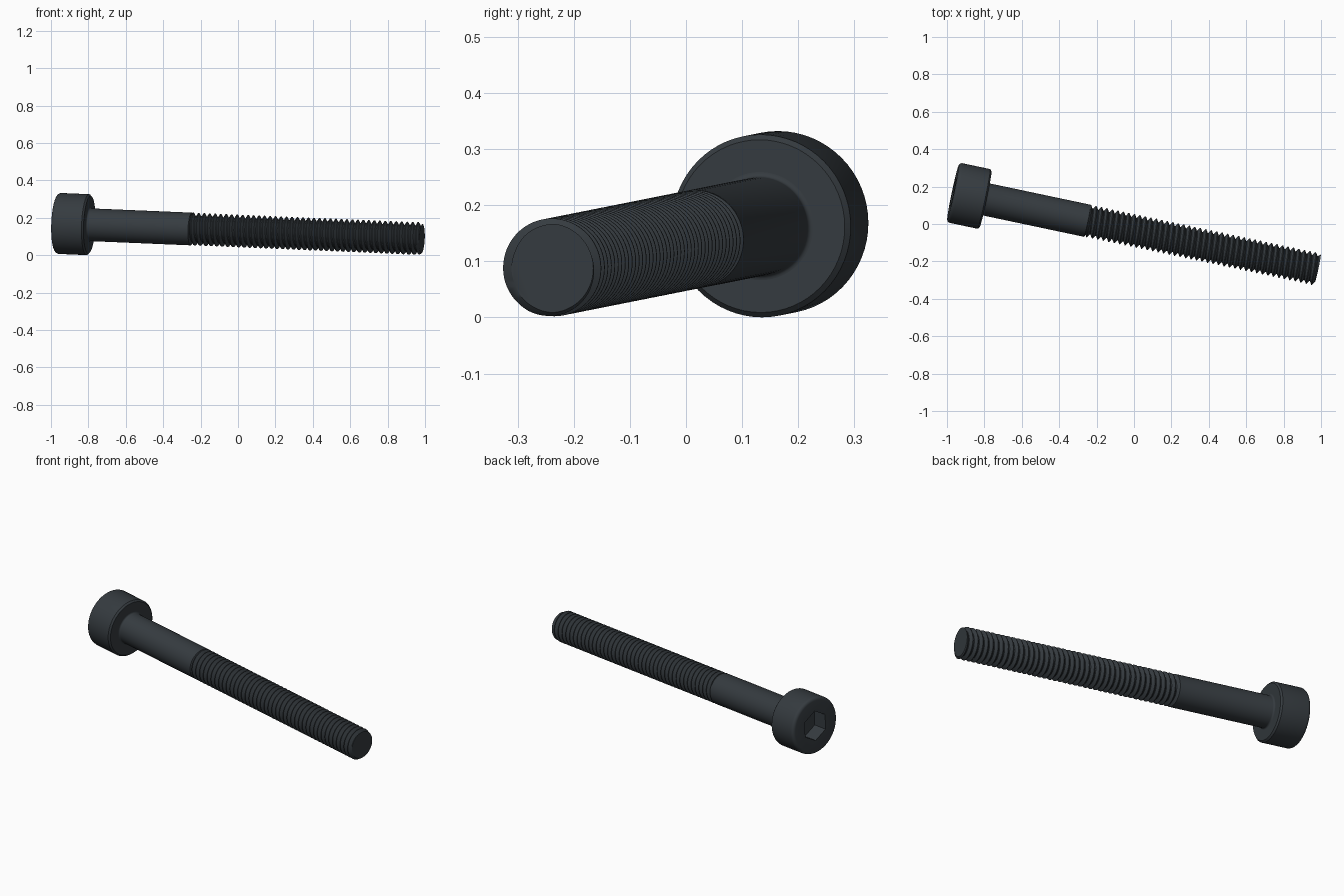
import bpy, bmesh, math
from mathutils import Vector

cube = bpy.data.objects.get("Cube")
if cube:
    bpy.data.objects.remove(cube, do_unlink=True)

# Bolt axis, from the outer head face to the tip
HEAD_END = Vector((-0.968, 0.169, 0.170))
TIP_END = Vector((0.982, -0.243, 0.088))
AXIS = TIP_END - HEAD_END
LENGTH = AXIS.length
TURN = AXIS.to_track_quat('Z', 'Y')

HEAD_R, HEAD_H, SHANK_R = 0.163, 0.178, 0.0875
HEX_R, HEX_DEPTH = 0.086, 0.085
THREAD_START, PITCH, DEPTH = 0.735, 0.03, 0.018
SIDES = 64

steel = bpy.data.materials.new("dark steel")
steel.use_nodes = True
COLOUR = (0.036, 0.044, 0.051, 1)
steel.diffuse_color = COLOUR
steel.node_tree.nodes["Principled BSDF"].inputs["Base Color"].default_value = COLOUR


def finish(name, bm, angle=30):
    """Turn a bmesh built along z into a smooth object on the bolt axis."""
    bmesh.ops.remove_doubles(bm, verts=bm.verts, dist=1e-5)
    bmesh.ops.recalc_face_normals(bm, faces=bm.faces)
    mesh = bpy.data.meshes.new(name)
    bm.to_mesh(mesh)
    bm.free()
    mesh.materials.append(steel)
    obj = bpy.data.objects.new(name, mesh)
    bpy.context.collection.objects.link(obj)
    obj.rotation_mode = 'QUATERNION'
    obj.rotation_quaternion = TURN
    obj.location = HEAD_END
    bpy.ops.object.select_all(action='DESELECT')
    obj.select_set(True)
    bpy.context.view_layer.objects.active = obj
    bpy.ops.object.shade_smooth_by_angle(angle=math.radians(angle))
    return obj


def ring(bm, radius, z, sides=SIDES):
    """Ring of vertices with one on the local y axis."""
    turns = [math.tau * (i / sides + 0.25) for i in range(sides)]
    return [bm.verts.new((radius * math.cos(a), radius * math.sin(a), z)) for a in turns]


def bridge(bm, a, b):
    for i in range(len(a)):
        j = (i + 1) % len(a)
        bm.faces.new((a[i], a[j], b[j], b[i]))


def lathe(bm, profile):
    rings = [ring(bm, r, z) for r, z in profile]
    for a, b in zip(rings, rings[1:]):
        bridge(bm, a, b)
    return rings


def arc(r, z, radius, start, end, steps=5):
    """Quarter-round profile points, angles in degrees."""
    angles = [math.radians(start + (end - start) * i / steps) for i in range(steps + 1)]
    return [(r + radius * math.cos(a), z + radius * math.sin(a)) for a in angles]


# Head: rounded outer rim, chamfered underside, hexagonal socket
ROUND, CHAMFER, FILLET = 0.018, 0.009, 0.009
bm = bmesh.new()
profile = arc(HEAD_R - ROUND, ROUND, ROUND, -90, 0)
profile += [(HEAD_R, HEAD_H - CHAMFER), (HEAD_R - CHAMFER, HEAD_H), (SHANK_R, HEAD_H)]
rim = lathe(bm, profile)[0]
mouth = ring(bm, HEX_R, 0, 6)
floor = ring(bm, HEX_R, HEX_DEPTH, 6)
loop = rim + mouth
edges = [bm.edges.get((l[i - 1], l[i])) or bm.edges.new((l[i - 1], l[i]))
         for l in (rim, mouth) for i in range(len(l))]
bmesh.ops.triangle_fill(bm, edges=edges, use_beauty=True)
bridge(bm, mouth, floor)
bm.faces.new(floor)
finish("head", bm)

# Plain shank with a fillet under the head
bm = bmesh.new()
lathe(bm, arc(SHANK_R + FILLET, HEAD_H + FILLET, FILLET, 270, 180)
      + [(SHANK_R, THREAD_START), (SHANK_R - DEPTH, THREAD_START + DEPTH / 2)])
finish("shank", bm)


def thread_radius(phase, z):
    """Truncated V profile, fading in at the shank and tapering at the tip."""
    tri = abs(2 * (phase % 1) - 1)
    height = min(1, max(0, (tri - 0.12) / 0.76))
    taper = SHANK_R - 0.008 + (LENGTH - z) * 0.7
    return min(SHANK_R - DEPTH * (1 - height), taper)


# Helical thread: rows wind one pitch per turn and are clipped at both ends
bm = bmesh.new()
STEPS = (0, 0.06, 0.44, 0.56, 0.94)
turns = math.ceil((LENGTH - THREAD_START) / PITCH) + 1
rows = []
for k in range(-1, turns):
    for s in STEPS:
        row = []
        for j in range(SIDES + 1):
            f = j / SIDES
            z = THREAD_START + PITCH * (k + s + f)
            z = min(max(z, THREAD_START), LENGTH)
            r = thread_radius((z - THREAD_START) / PITCH - f, z)
            a = math.tau * f
            row.append(bm.verts.new((r * math.cos(a), r * math.sin(a), z)))
        rows.append(row)
for a, b in zip(rows, rows[1:]):
    for j in range(SIDES):
        bm.faces.new((a[j], a[j + 1], b[j + 1], b[j]))
bmesh.ops.remove_doubles(bm, verts=bm.verts, dist=1e-5)
bmesh.ops.dissolve_degenerate(bm, dist=1e-6, edges=bm.edges)

# Flat end at the tip
tip_edges = [e for e in bm.edges if e.is_boundary
             and all(v.co.z > LENGTH - 1e-4 for v in e.verts)]
bmesh.ops.holes_fill(bm, edges=tip_edges, sides=0)
finish("thread", bm, 35)
